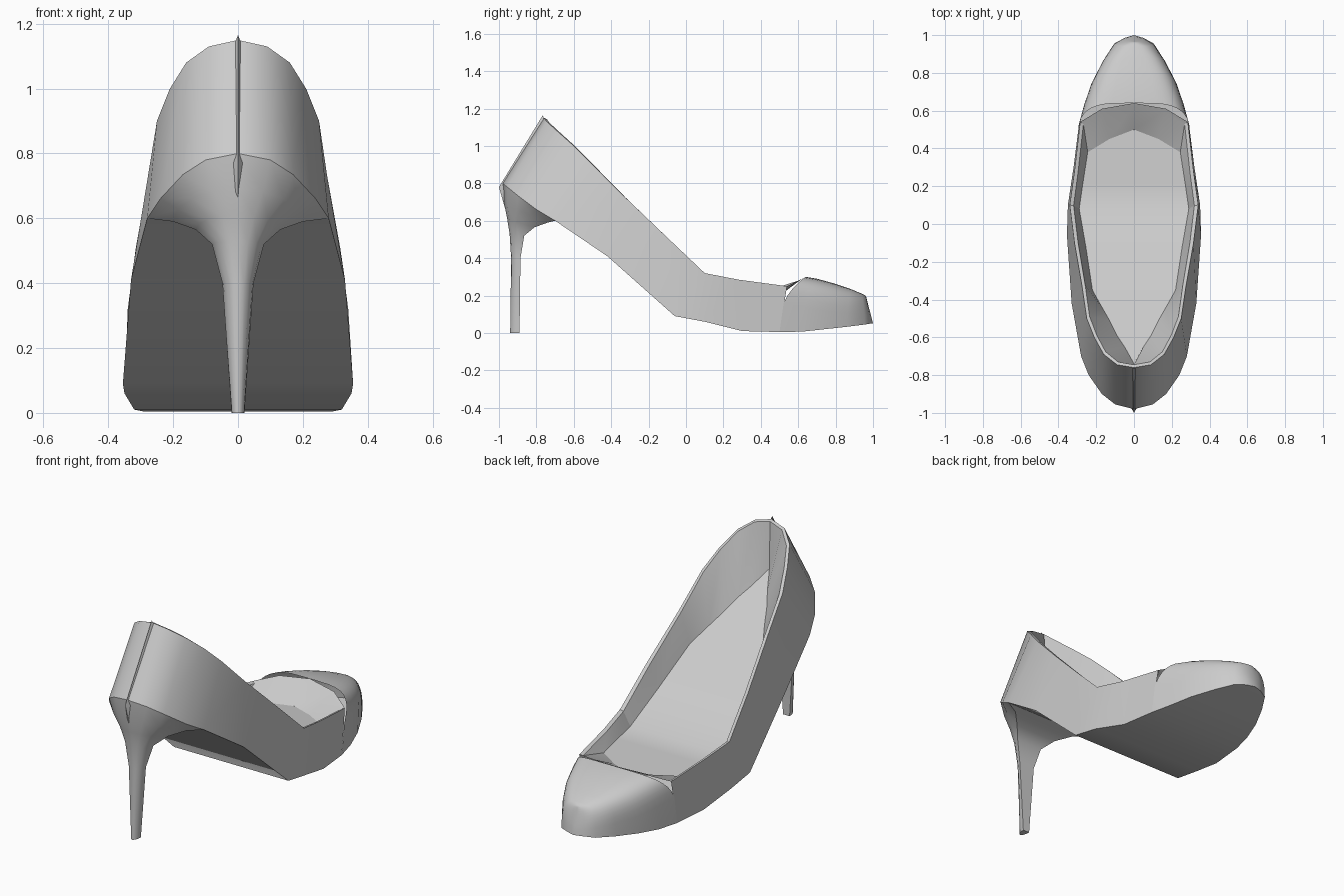
import bpy
import bmesh
from math import sin, cos, pi

if "Cube" in bpy.data.objects:
    bpy.data.objects.remove(bpy.data.objects["Cube"])

grey = bpy.data.materials.new("plain_grey")
grey.use_nodes = True
grey.diffuse_color = (0.6, 0.6, 0.6, 1)
grey.node_tree.nodes["Principled BSDF"].inputs["Base Color"].default_value = (0.6, 0.6, 0.6, 1)


def loft(name, rows, closed=False, cap_start=False, cap_end=False, angle=35):
    """Skin equal-length rows of points into one smooth-shaded part."""
    bm = bmesh.new()
    grid = [[bm.verts.new(p) for p in row] for row in rows]
    count = len(rows[0])
    for a, b in zip(grid, grid[1:]):
        for i in range(count if closed else count - 1):
            j = (i + 1) % count
            bm.faces.new((a[i], a[j], b[j], b[i]))
    if cap_start:
        bm.faces.new(grid[0])
    if cap_end:
        bm.faces.new(grid[-1])
    bmesh.ops.remove_doubles(bm, verts=bm.verts, dist=0.0005)
    bmesh.ops.recalc_face_normals(bm, faces=bm.faces)
    mesh = bpy.data.meshes.new(name)
    bm.to_mesh(mesh)
    bm.free()
    obj = bpy.data.objects.new(name, mesh)
    bpy.context.collection.objects.link(obj)
    mesh.materials.append(grey)
    bpy.ops.object.select_all(action='DESELECT')
    obj.select_set(True)
    bpy.context.view_layer.objects.active = obj
    bpy.ops.object.shade_smooth_by_angle(angle=angle * pi / 180)
    return obj


def flip(p):
    return (-p[0], p[1], p[2])


def both_sides(half):
    """Mirror a half row that starts on the centre line."""
    return [flip(p) for p in reversed(half[1:])] + list(half)


def interpolate(y, keys):
    for (y0, z0), (y1, z1) in zip(keys, keys[1:]):
        if y <= y1:
            return z0 + (z1 - z0) * (y - y0) / (y1 - y0)
    return keys[-1][1]


# Side wall: lower and upper edges, from the heel centre to the toe cap
lower = [(0, -.98, .8), (.1, -.955, .78), (.17, -.9, .735), (.24, -.8, .66),
         (.28, -.7, .6), (.33, -.42, .41), (.355, -.06, .09), (.35, .1, .06),
         (.32, .3, .01), (.295, .5, .005)]
upper = [(0, -.76, 1.15), (.09, -.745, 1.13), (.16, -.69, 1.08), (.21, -.6, 1),
         (.25, -.5, .9), (.275, -.33, .73), (.315, -.1, .51), (.34, .1, .32),
         (.315, .28, .285), (.285, .54, .25)]
loft("upper_wall", [both_sides(lower), both_sides(upper)])

# Back seam: a slim ridge down the centre of the heel counter
loft("back_seam", [
    [(-.012, -.955, .64), (0, -.96, .64), (.012, -.955, .64)],
    [(-.014, -.975, .77), (0, -1, .78), (.014, -.975, .77)],
    [(-.008, -.76, 1.145), (0, -.765, 1.165), (.008, -.76, 1.145)],
])

# Toe cap: arched sections shrinking towards the tip
# (half width, base y, crown y, base z, crown z, roundness)
cap_sections = [(.295, .5, .64, .005, .3, .35), (.265, .62, .7, .007, .29, .42),
                (.225, .74, .79, .02, .265, .5), (.165, .86, .88, .033, .235, .55),
                (.105, .955, .94, .045, .21, .6), (.05, .985, .96, .05, .2, .7),
                (0, 1, .963, .05, .195, 1)]
STEPS = 20
cap_rows = []
for w, y0, y1, z0, z1, power in cap_sections:
    row = []
    for i in range(STEPS + 1):
        a = pi * i / STEPS
        c, s = cos(a), max(sin(a), 0)
        x = w * abs(c) ** max(power, .5) * (1 if c > 0 else -1)
        row.append((x, y0 + (y1 - y0) * s, z0 + (z1 - z0) * s ** power))
    cap_rows.append(row)
loft("toe_cap", cap_rows, angle=45)

# Outsole: a strip across the shoe from the heel front to the toe
sole_edge = lower[4:] + [(w, y0, z0) for w, y0, y1, z0, z1, p in cap_sections[1:]]
loft("outsole", [[flip(p), p] for p in sole_edge])

# Lining: rim, inner lip and a slope down to the insole
floor_height = [(-.74, .88), (-.35, .55), (.08, .23), (.5, .2)]
floor_plan = [(0, -.74), (.05, -.65), (.09, -.59), (.13, -.51), (.17, -.44),
              (.22, -.35), (.255, -.12), (.29, .08), (.27, .22), (.245, .38),
              (.13, .45), (0, .5)]
rim = upper + [(.17, .61, .285), (0, .64, .3)]
lip = [(x * .94, y * .98, z - .006) for x, y, z in rim]
insole = [(x, y, interpolate(y, floor_height)) for x, y in floor_plan]
rows = [both_sides(r) for r in (rim, lip, insole)]
loft("lining", rows, angle=25)
loft("insole", [[flip(p), p] for p in insole])

# Heel: from the curved seat down to a slim tip, flat on the front
# (side z, back z, half width, back y, front y)
heel_levels = [(.59, .69, .2, -.972, -.74), (.565, .61, .13, -.956, -.81),
               (.52, .53, .08, -.943, -.865), (.4, .4, .048, -.935, -.885),
               (0, 0, .02, -.94, -.89)]
seat = both_sides(lower[:5])
heel_rows = [seat]
for side_z, back_z, w, back, front in heel_levels:
    row = []
    for i in range(len(seat)):
        a = pi * i / (len(seat) - 1)
        row.append((-w * cos(a), front + (back - front) * sin(a),
                    side_z + (back_z - side_z) * sin(a)))
    heel_rows.append(row)
loft("heel", heel_rows, closed=True, cap_end=True, angle=50)
